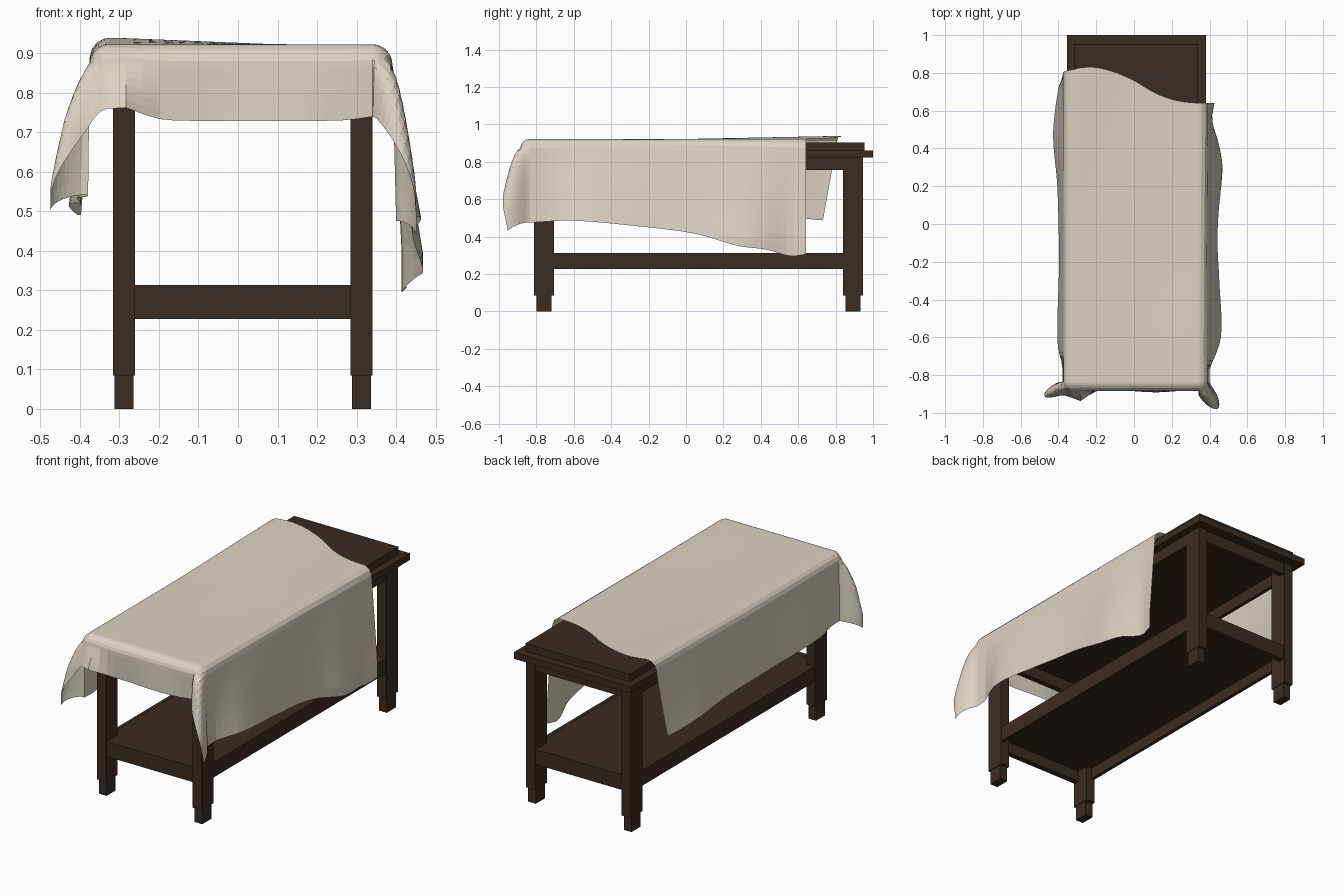
import bpy, bmesh, math

if "Cube" in bpy.data.objects:
    bpy.data.objects.remove(bpy.data.objects["Cube"])


def material(name, col):
    m = bpy.data.materials.new(name)
    m.diffuse_color = (*col, 1)
    m.use_nodes = True
    m.node_tree.nodes["Principled BSDF"].inputs["Base Color"].default_value = m.diffuse_color
    return m


wood = material("dark wood", (0.042, 0.025, 0.016))
linen = material("cream linen", (0.71, 0.65, 0.54))

CX, CY = 0.012, 0.067  # table centre


def box(name, x0, x1, y0, y1, z0, z1):
    """Axis-aligned box, coordinates relative to the table centre."""
    bm = bmesh.new()
    bmesh.ops.create_cube(bm, size=1)
    for v in bm.verts:
        v.co = (CX + (x0 + x1) / 2 + v.co.x * (x1 - x0),
                CY + (y0 + y1) / 2 + v.co.y * (y1 - y0),
                (z0 + z1) / 2 + v.co.z * (z1 - z0))
    me = bpy.data.meshes.new(name)
    bm.to_mesh(me)
    bm.free()
    me.materials.append(wood)
    ob = bpy.data.objects.new(name, me)
    bpy.context.collection.objects.link(ob)
    return ob


# Stepped table top
box("top_slab", -0.368, 0.368, -0.933, 0.933, 0.823, 0.86)
box("raised_top", -0.327, 0.327, -0.887, 0.887, 0.86, 0.904)

# Legs with narrower feet
for sx, xn in ((-1, "left"), (1, "right")):
    for sy, yn in ((-1, "front"), (1, "back")):
        x = sorted((sx * 0.272, sx * 0.328))
        y = sorted((sy * 0.773, sy * 0.88))
        box(f"{yn}_{xn}_leg", *x, *y, 0.085, 0.823)
        box(f"{yn}_{xn}_foot", x[0] + 0.004, x[1] - 0.004, y[0] + 0.013, y[1] - 0.013, 0, 0.085)

# Thin aprons and stretchers, nearly flush with the legs
for part, z0, z1 in (("apron", 0.756, 0.823), ("stretcher", 0.227, 0.313)):
    for s, xn, yn in ((-1, "left", "front"), (1, "right", "back")):
        x = sorted((s * 0.305, s * 0.325))
        box(f"{xn}_{part}", *x, -0.775, 0.775, z0, z1)
        y = sorted((s * 0.842, s * 0.874))
        box(f"{yn}_{part}", -0.274, 0.274, *y, z0, z1)

# Lower shelf
box("lower_shelf", -0.306, 0.306, -0.845, 0.845, 0.29, 0.312)


# ---- Draped cloth ----
def curve(pts, t):
    """Catmull-Rom interpolation through (t, value) points."""
    if t <= pts[0][0]:
        return pts[0][1]
    for i in range(len(pts) - 1):
        (t0, v0), (t1, v1) = pts[i], pts[i + 1]
        if t <= t1:
            k, h = (t - t0) / (t1 - t0), t1 - t0
            ta, va = pts[max(i - 1, 0)]
            tb, vb = pts[min(i + 2, len(pts) - 1)]
            m0, m1 = (v1 - va) / (t1 - ta) * h, (vb - v0) / (tb - t0) * h
            return ((2 * k**3 - 3 * k * k + 1) * v0 + (k**3 - 2 * k * k + k) * m0
                    + (3 * k * k - 2 * k**3) * v1 + (k**3 - k * k) * m1)
    return pts[-1][1]


XL, XR, YF, TOP, R = -0.325, 0.34, -0.835, 0.922, 0.05
ARC = R * math.pi / 2
# hanging length of each side along y
LEN_R = [(-0.83, 0.475), (-0.6, 0.465), (-0.2, 0.5), (0.05, 0.535), (0.28, 0.6),
         (0.43, 0.62), (0.56, 0.655), (0.64, 0.645)]
LEN_L = [(-0.83, 0.41), (-0.3, 0.43), (0.4, 0.44), (0.7, 0.475)]
# outward swing of each side along y
OUT_R = [(-0.77, 0.01), (-0.6, 0.072), (-0.3, 0.06), (-0.1, 0.048), (0.1, 0.052),
         (0.3, 0.065), (0.42, 0.05), (0.55, 0.02), (0.64, 0.03)]
OUT_L = [(-0.75, 0.005), (-0.63, 0.035), (-0.2, 0.025), (0.2, 0.035), (0.45, 0.058),
         (0.6, 0.045), (0.8, 0.01)]
BACK = [(-0.36, 0.81), (-0.24, 0.832), (-0.12, 0.81), (0.0, 0.76), (0.1, 0.70),
        (0.2, 0.66), (0.3, 0.643), (0.4, 0.64)]


def front_len(x):
    return 0.222 - 0.035 * math.exp(-((x + 0.30) / 0.07) ** 2) - 0.012 * math.exp(-((x - 0.36) / 0.06) ** 2)


def front_out(x):
    return 0.065 * math.exp(-((x + 0.29) / 0.05) ** 2) + 0.006 * math.sin(x * 14)


def drape(x, y, side, da, db):
    """Place a cloth point hanging da past a side and db past the front."""
    r = math.hypot(da, db)
    th = math.atan2(db, da) / (math.pi / 2) if r > 0 else 0
    phi = th ** (0.5 if side > 0 else 1.0) * 90
    if r < ARC:
        out, drop = R * math.sin(r / R), R * (1 - math.cos(r / R))
    else:
        out, drop = R, R + r - ARC
    f = min(1.2, max(0, r - ARC) / 0.4)
    k = phi / 90
    out += ((1 - k) * curve(OUT_R if side > 0 else OUT_L, y) * f
            + k * front_out(x) * min(1, f * 2.8))
    if da > 0 and db > 0:  # flared corner folds
        c, amp, w, p = (58, 0.13, 28, 0.5) if side > 0 else (27, 0.10, 20, 0.6)
        out += amp * min(1, f * 1.3) ** p * math.exp(-((phi - c) / w) ** 2)
    a = math.radians(phi)
    lift = 0.016 * curve([(0, 0), (0.8, 1)], y) * curve([(-0.3, 1), (0.1, 0)], x)
    sag = -0.006 * math.exp(-((x - 0.15) / 0.15) ** 2 - ((y + 0.25) / 0.3) ** 2)
    return (x + side * out * math.cos(a), y - out * math.sin(a), TOP - drop + lift + sag)


N_SIDE, N_TOP, N_FRONT, N_LEN = 16, 16, 12, 44
hang = lambda i, n: (i / n) ** 1.3
cols = [(-1, hang(i, N_SIDE)) for i in range(N_SIDE, 0, -1)]
cols += [(0, i / N_TOP) for i in range(N_TOP + 1)]
cols += [(1, hang(i, N_SIDE)) for i in range(1, N_SIDE + 1)]
rows = [-hang(i, N_FRONT) for i in range(N_FRONT, 0, -1)] + [i / N_LEN for i in range(N_LEN + 1)]

bm = bmesh.new()
grid = []
for v in rows:
    line = []
    for side, s in cols:
        x = XL + (XR - XL) * s if side == 0 else (XR if side > 0 else XL)
        back = curve(BACK, x)
        if side < 0:
            back -= 0.085 * s
        y = YF + (back - YF) * max(0, v)
        db = front_len(x) * max(0, -v)
        da = 0 if side == 0 else s * curve(LEN_R if side > 0 else LEN_L, y)
        line.append(bm.verts.new(drape(x, y, side or 1, da, db)))
    grid.append(line)
for r0, r1 in zip(grid, grid[1:]):
    for j in range(len(cols) - 1):
        bm.faces.new((r0[j], r0[j + 1], r1[j + 1], r1[j]))
me = bpy.data.meshes.new("draped_cloth")
bm.to_mesh(me)
bm.free()
me.materials.append(linen)
bpy.context.collection.objects.link(bpy.data.objects.new("draped_cloth", me))
